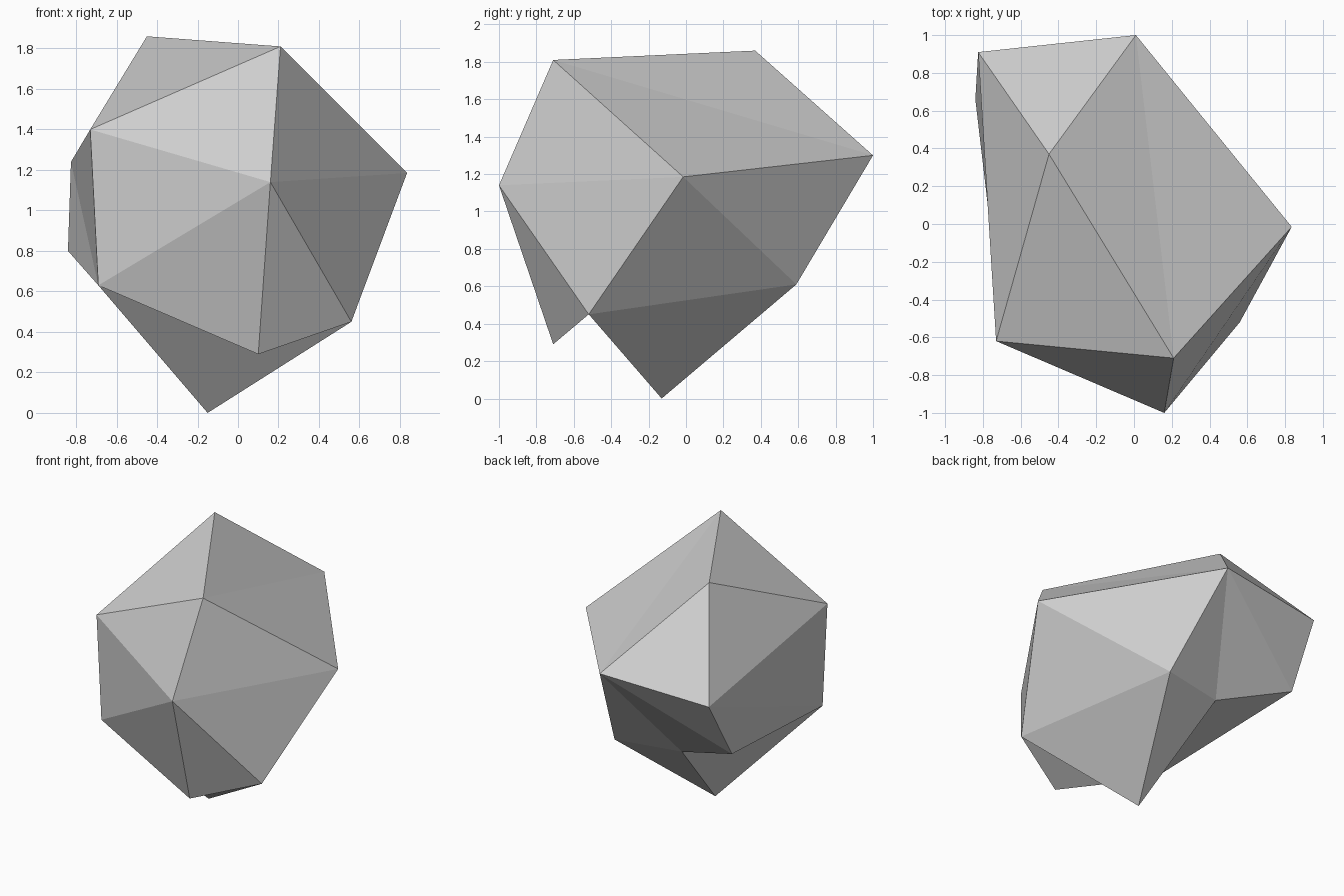
import bpy
import bmesh

# Remove the default object only
default = bpy.data.objects.get("Cube")
if default:
    bpy.data.objects.remove(default, do_unlink=True)


def make_material(name, colour):
    material = bpy.data.materials.new(name)
    material.use_nodes = True
    material.diffuse_color = colour
    shader = next(n for n in material.node_tree.nodes if n.type == "BSDF_PRINCIPLED")
    shader.inputs["Base Color"].default_value = colour
    return material


def build_faceted_solid(name, corners, facets, material):
    """Join lettered corners into triangular facets, flat shaded."""
    bm = bmesh.new()
    points = {letter: bm.verts.new(position) for letter, position in corners.items()}
    for facet in facets.split():
        bm.faces.new([points[letter] for letter in facet])
    bmesh.ops.recalc_face_normals(bm, faces=bm.faces)
    for face in bm.faces:
        face.smooth = False
    mesh = bpy.data.meshes.new(name)
    bm.to_mesh(mesh)
    bm.free()
    mesh.materials.append(material)
    solid = bpy.data.objects.new(name, mesh)
    bpy.context.collection.objects.link(solid)
    return solid


# Corners of the rock, from the crown down to the foot
corners = {
    # crown
    "A": (-.45, .37, 1.86),
    "B": (.21, -.71, 1.81),
    "C": (-.73, -.62, 1.4),
    # widest belt
    "J": (.01, 1, 1.3),
    "K": (-.825, .91, 1.24),
    "E": (.835, -.015, 1.185),
    "D": (.16, -1, 1.14),
    # lower belt
    "L": (-.84, .66, .8),
    "F": (-.69, -.62, .63),
    "M": (.175, .59, .61),
    "N": (-.31, .49, .61),
    "H": (.56, -.52, .45),
    # front spur and foot
    "G": (.1, -.71, .29),
    "I": (-.15, -.13, 0),
}

crown_facets = "AKJ AJB ABC ACK "
side_facets = "BJE BED BDC CDF CFK KFL JLK EMJ DHE EHM "
spur_facets = "DFG DGH FHG "
under_facets = "FIH HIM JMN MIN JNL NFL NIF"

stone_grey = make_material("stone_grey", (.62, .62, .62, 1))
rock = build_faceted_solid(
    "rock",
    corners,
    crown_facets + side_facets + spur_facets + under_facets,
    stone_grey,
)
